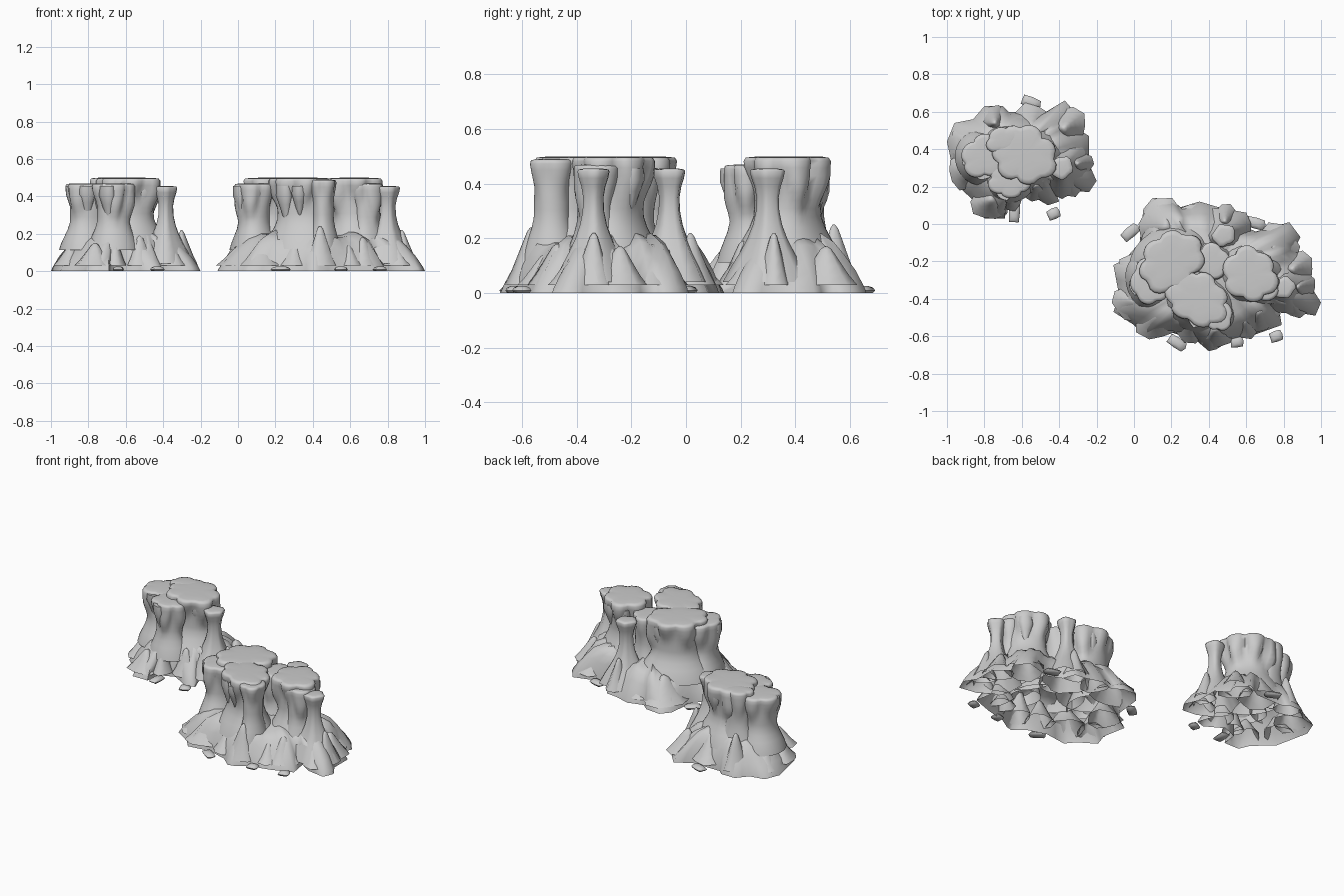
import bpy, bmesh, math, random
from mathutils import Vector

if "Cube" in bpy.data.objects:
    bpy.data.objects.remove(bpy.data.objects["Cube"])

random.seed(4)
rock = bpy.data.materials.new("grey rock")
rock.diffuse_color = (0.6, 0.6, 0.6, 1)
rock.use_nodes = True
rock.node_tree.nodes["Principled BSDF"].inputs["Base Color"].default_value = rock.diffuse_color


def loft(name, rings, cap_bottom=False, angle=75):
    """Join equal-sized rings of points; close the top with a fan."""
    bm = bmesh.new()
    vs = [[bm.verts.new(p) for p in ring] for ring in rings]
    n = len(vs[0])
    for a, b in zip(vs, vs[1:]):
        for i in range(n):
            j = (i + 1) % n
            bm.faces.new((a[i], a[j], b[j], b[i]))
    mid = bm.verts.new(sum((v.co for v in vs[-1]), Vector()) / n)
    for i in range(n):
        bm.faces.new((vs[-1][i], vs[-1][(i + 1) % n], mid))
    if cap_bottom:
        bm.faces.new(vs[0][::-1])
    bm.normal_update()
    me = bpy.data.meshes.new(name)
    bm.to_mesh(me)
    bm.free()
    me.materials.append(rock)
    ob = bpy.data.objects.new(name, me)
    bpy.context.collection.objects.link(ob)
    bpy.ops.object.select_all(action='DESELECT')
    ob.select_set(True)
    bpy.context.view_layer.objects.active = ob
    bpy.ops.object.shade_smooth_by_angle(angle=math.radians(angle))
    return ob


def skirt(name, outline, cx, cy, levels):
    """Sloping ground apron: jagged at the foot, rounder further up."""
    pts = [Vector(p) for p in outline]
    if sum(a.cross(b) for a, b in zip(pts, pts[1:] + pts[:1])) < 0:
        pts.reverse()
    fine = []
    for a, b in zip(pts, pts[1:] + pts[:1]):
        fine += [a, (a + b) / 2]
    n = len(fine)
    soft = [sum((fine[(i + k) % n] for k in range(-3, 4)), Vector((0, 0))) / 7 for i in range(n)]
    c = Vector((cx, cy))
    wob = [random.uniform(-0.02, 0.02) for _ in fine]
    rings = []
    for z, s, t in levels:
        ring = []
        for i in range(n):
            p = c + (fine[i].lerp(soft[i], t) - c) * s
            ring.append((p.x, p.y, z + wob[i] * min(1, z * 10)))
        rings.append(ring)
    return loft(name, rings, angle=80)


def smooth(t):
    t = max(0, min(1, t))
    return t * t * (3 - 2 * t)


def pillar(name, cx, cy, rx, ry, top, turn=0, waist=.76, lobes=6, phase=0.0, n=40):
    """Narrow-waisted column whose broad head hangs down in tapering lobes."""
    rings = []
    drop = [random.uniform(.24, .36) for _ in range(lobes)]
    for z in (.12, .16, .2, .24, .28, .31, .34, .37, .4, .43, .46, .485, .497, .5, .502):
        ring = []
        for i in range(n):
            a = math.tau * i / n
            u = ((a + phase) / math.tau * lobes) % lobes
            ridge = math.sin(math.pi * (u % 1)) ** .7
            low = .42 - (.42 - drop[int(u)]) * ridge
            head = smooth((z - low) / .13)
            foot = 1 - smooth((z - .1) / .2)
            k = waist + foot * .5 + (.86 + .17 * ridge - waist) * head
            k *= 1 + .05 * math.sin(2 * a + phase * 3) + .03 * math.sin(3 * a + z * 6)
            k *= {.497: .95, .5: .82, .502: .5}.get(z, 1)
            x, y = rx * k * math.cos(a), ry * k * math.sin(a)
            ring.append((cx + x * math.cos(turn) - y * math.sin(turn),
                         cy + x * math.sin(turn) + y * math.cos(turn), z * top / .502))
        rings.append(ring)
    return loft(name, rings)


def slender(name, cx, cy, top, n=16):
    """Thin column on a spreading foot."""
    rings = []
    for z, r in ((.04, .15), (.1, .12), (.15, .092), (.2, .068), (.25, .05), (.3, .04),
                 (.35, .038), (.39, .045), (.42, .055), (.445, .06), (.452, .055), (.455, .035)):
        ring = []
        for i in range(n):
            a = math.tau * i / n
            k = r * (1 + .09 * math.sin(5 * a + cx * 9) + .06 * math.sin(2 * a + cx))
            ring.append((cx + k * math.cos(a), cy + k * math.sin(a), z * top / .455))
        rings.append(ring)
    return loft(name, rings)


def cone(name, cx, cy, r, z0, z1, lean=(0, 0), n=10):
    """Blunt-pointed rock with a flared foot; z1 below z0 makes it hang."""
    up = z1 > z0
    rings = []
    for t, s in ((0, 1.35 if up else .9), (.25, 1), (.5, .72), (.75, .45), (.93, .25), (1, .08)):
        ring = []
        for i in range(n):
            a = math.tau * i / n * (1 if up else -1)
            k = r * s * (1 + 0.12 * math.sin(3 * a + cx * 20))
            ring.append((cx + lean[0] * t + k * math.cos(a),
                         cy + lean[1] * t + k * math.sin(a), z0 + (z1 - z0) * t))
        rings.append(ring)
    return loft(name, rings, cap_bottom=not up, angle=80)


def pebble(name, cx, cy, turn, length=0.055, width=0.03):
    rings = []
    for z, s in ((0.0, .8), (0.01, 1.0), (0.02, .8), (.026, .4)):
        ring = []
        for x, y in ((-1, -1), (0, -1.1), (0.9, -1), (1.1, 0), (0.9, 1), (0, 1.1), (-1, 0.9)):
            x, y = x * s * length, y * s * width
            ring.append((cx + x * math.cos(turn) - y * math.sin(turn),
                         cy + x * math.sin(turn) + y * math.cos(turn), z))
        rings.append(ring)
    return loft(name, rings, cap_bottom=True, angle=60)


# Ground aprons
small = [(-1, .44), (-.96, .54), (-.86, .56), (-.8, .63), (-.7, .63), (-.67, .6), (-.47, .6),
         (-.37, .66), (-.3, .58), (-.32, .52), (-.24, .47), (-.24, .32), (-.2, .23), (-.24, .17),
         (-.34, .18), (-.44, .23), (-.4, .12), (-.46, .1), (-.58, .17), (-.68, .13), (-.69, .03),
         (-.8, .03), (-.83, .1), (-.95, .21)]
large = [(-.11, -.22), (-.05, -.19), (.03, -.1), (.05, .08), (.1, .14), (.2, .13), (.25, .09),
         (.35, .12), (.45, .09), (.53, .08), (.56, 0), (.65, -.04), (.73, -.02), (.83, .01),
         (.89, -.07), (.86, -.13), (.95, -.2), (.95, -.34), (1, -.42), (.97, -.49), (.85, -.47),
         (.77, -.42), (.79, -.54), (.65, -.59), (.52, -.62), (.44, -.67), (.4, -.68), (.33, -.62),
         (.2, -.58), (.05, -.6), (0, -.54), (-.11, -.47), (-.08, -.38)]
skirt("small_apron", small, -.64, .36, [(0, 1, 0), (.02, .98, .05), (.07, .91, .25),
                                        (.12, .81, .5), (.17, .70, .8), (.2, .55, 1)])
skirt("large_apron", large, .40, -.27, [(0, 1, 0), (.02, .985, .05), (.07, .93, .25),
                                        (.12, .86, .5), (.17, .78, .8), (.2, .65, 1)])

# Broad columns: x, y, radius x, radius y, top, turn, waist, lobes, phase
broad = [(-.80, .36, .12, .12, .47, 0, .8, 5, .3), (-.585, .37, .17, .16, .5, 0, .76, 7, 1.0),
         (-.70, .45, .09, .07, .5, .3, .8, 4, .5), (-.67, .235, .11, .10, .47, 0, .75, 5, .8),
         (.20, -.20, .18, .155, .5, .5, .8, 7, .2), (.085, -.31, .105, .12, .47, 0, .8, 5, 1.2),
         (.34, -.40, .17, .145, .5, -.5, .76, 7, .6), (.62, -.27, .145, .15, .5, 0, .76, 6, .9),
         (.455, -.49, .07, .09, .49, .2, .75, 4, .4), (.69, -.33, .09, .09, .47, 0, .75, 4, .1),
         (.42, -.20, .09, .10, .46, 0, .85, 4, .7)]
for i, args in enumerate(broad):
    pillar(f"broad_column_{i + 1}", *args)

# Slender columns standing apart
for i, (x, y, top) in enumerate([(-.385, .30, .455), (.80, -.34, .455), (.48, -.06, .455)]):
    slender(f"slender_column_{i + 1}", x, y, top)

# Extra hanging points under the column heads: x, y, radius, heading in degrees
rims = [(-.80, .36, .085, (190, 265)), (-.585, .37, .115, (75, 320)), (-.67, .235, .07, (250,)),
        (.20, -.20, .115, (60, 160)), (.085, -.31, .075, (200, 270)), (.34, -.40, .11, (215, 265)),
        (.62, -.27, .105, (45, 110))]
for k, (x, y, r, angles) in enumerate(rims):
    for j, deg in enumerate(angles):
        a = math.radians(deg)
        cone(f"hanging_point_{k + 1}_{j + 1}", x + r * math.cos(a), y + r * math.sin(a), .046, .455,
             random.uniform(.25, .3), (-.015 * math.cos(a), -.015 * math.sin(a)))

# Upright spikes and knobs on the aprons: x, y, radius, height
spikes = [(-.285, .32, .05, .22), (-.52, .20, .06, .19), (-.75, .55, .06, .25), (-.34, .23, .06, .14),
          (-.66, .14, .05, .18), (-.77, .12, .075, .15), (-.36, .52, .08, .17), (-.88, .42, .08, .18),
          (-.54, .52, .09, .19), (-.90, .28, .07, .15),
          (.90, -.34, .055, .22), (.44, -.58, .065, .24), (.87, -.24, .07, .17), (.68, -.48, .07, .18),
          (.49, .03, .055, .22), (.02, -.26, .08, .15), (.12, -.5, .09, .17), (.76, -.12, .09, .18),
          (.16, .0, .1, .18), (.30, -.54, .07, .17), (.86, -.42, .06, .14), (-.02, -.42, .07, .13),
          (.60, -.53, .06, .14), (.33, .02, .07, .15)]
for i, (x, y, r, h) in enumerate(spikes):
    cx, cy = (-.64, .36) if x < -.15 else (.4, -.27)
    cone(f"spike_{i + 1}", x, y, r, .03, h, ((cx - x) * .05, (cy - y) * .05))

# Loose pebbles around the foot
stones = [(-.55, .65, -.4), (-.64, .06, 1.5), (-.43, .055, .4), (-.02, -.045, .7), (.65, .005, -.3),
          (.23, -.635, -.6), (.55, -.63, .1), (.76, -.60, .3)]
for i, (x, y, t) in enumerate(stones):
    pebble(f"pebble_{i + 1}", x, y, t, .05 if i not in (2, 6, 7) else .033, .027)
